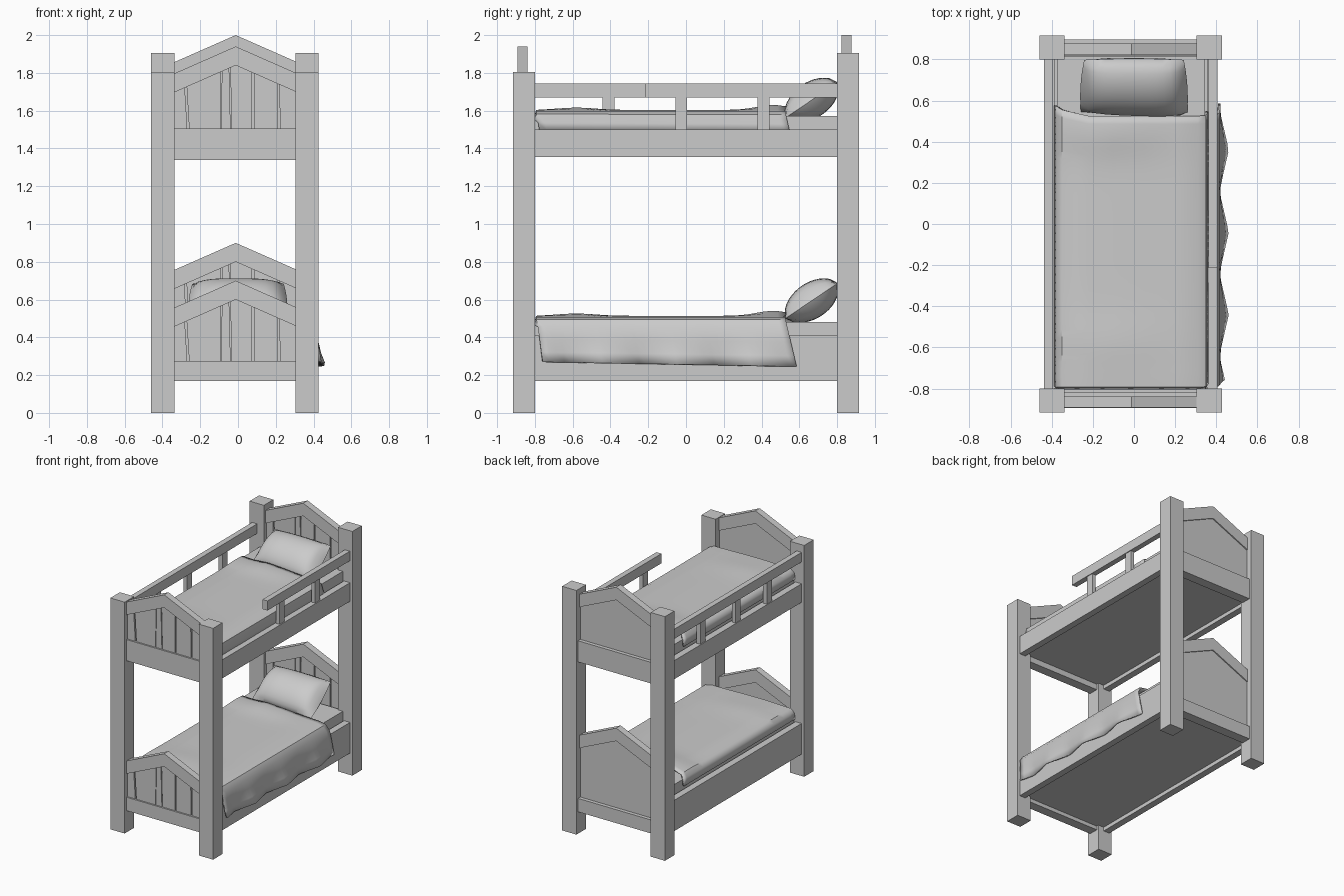
import bpy, bmesh, math
from mathutils import Matrix, Vector

cube = bpy.data.objects.get("Cube")
if cube:
    bpy.data.objects.remove(cube, do_unlink=True)

grey = bpy.data.materials.new("plain grey")
grey.use_nodes = True
grey.diffuse_color = (0.6, 0.6, 0.6, 1)
grey.node_tree.nodes["Principled BSDF"].inputs["Base Color"].default_value = (0.6, 0.6, 0.6, 1)

CX = -0.012           # centre line of the frame
XL, XR = -0.337, 0.304  # inner faces of the posts
SLOPE = 0.44          # pitch of the gabled boards


def finish(name, bm, smooth=None):
    bmesh.ops.recalc_face_normals(bm, faces=bm.faces)
    mesh = bpy.data.meshes.new(name)
    bm.to_mesh(mesh)
    bm.free()
    obj = bpy.data.objects.new(name, mesh)
    bpy.context.collection.objects.link(obj)
    mesh.materials.append(grey)
    if smooth:
        bpy.ops.object.select_all(action='DESELECT')
        obj.select_set(True)
        bpy.context.view_layer.objects.active = obj
        bpy.ops.object.shade_smooth_by_angle(angle=math.radians(smooth))
    return obj


def box(name, x, y, z):
    bm = bmesh.new()
    size = [b - a for a, b in (x, y, z)]
    mid = [(a + b) / 2 for a, b in (x, y, z)]
    bmesh.ops.create_cube(bm, size=1, matrix=Matrix.Translation(mid) @ Matrix.Diagonal((*size, 1)))
    return finish(name, bm)


def prism(name, outline, y0, y1):
    """Extrude an x-z outline from y0 to y1."""
    bm = bmesh.new()
    face = bm.faces.new([bm.verts.new((x, y0, z)) for x, z in outline])
    ext = bmesh.ops.extrude_face_region(bm, geom=[face])["geom"]
    bmesh.ops.translate(bm, vec=(0, y1 - y0, 0), verts=[v for v in ext if isinstance(v, bmesh.types.BMVert)])
    return finish(name, bm)


def gable(x, peak):
    return peak - SLOPE * abs(x - CX)


def end_board(name, y0, y1, bottom, beam_top, peak):
    """Cross beam, gabled cap, backing panel and vertical planks."""
    box(name + "_beam", (XL - .01, XR + .01), (y0 - .002, y1 + .02), (bottom, beam_top))
    top = [(x, gable(x, peak)) for x in (XL - .005, CX, XR + .005)]
    low = [(x, z - .1) for x, z in reversed(top)]
    prism(name + "_cap", top + low, y0, y1)
    inner = peak - .095
    prism(name + "_backing", [(XL, beam_top - .01), (XR, beam_top - .01)] +
          [(x, gable(x, inner)) for x in (XR, CX, XL)], y0 + .025, y1 - .009)
    # planks parted by slightly leaning gaps: bottom x, top x, half width
    gaps = [(XL, XL, 0), (-.263, -.277, .005), (-.092, -.087, .002), (-.036, -.044, .003),
            (.08, .079, .005), (.217, .215, .005), (XR, XR, 0)]
    for i, (a, b) in enumerate(zip(gaps, gaps[1:])):
        left, right = a[1] + a[2], b[1] - b[2]
        tops = [right] + ([CX] if left < CX < right else []) + [left]
        outline = [(a[0] + a[2], beam_top - .01), (b[0] - b[2], beam_top - .01)]
        prism(f"{name}_plank_{i + 1}", outline + [(x, gable(x, inner)) for x in tops], y0 + .01, y0 + .027)


def pillow(name, z):
    """Plump cushion leaning against the headboard."""
    bm = bmesh.new()
    n = 14
    tilt = Matrix.Translation((0, .667, z + .115)) @ Matrix.Rotation(math.radians(34), 4, 'X')
    for side in (1, -1):
        grid = {}
        for i in range(n + 1):
            for j in range(n + 1):
                u, v = 2 * i / n - 1, 2 * j / n - 1
                # sides swell a little and narrow towards the top
                x = u * (.25 + .01 * (1 - v * v) - .008 * v)
                y = .165 * v * (1 - .04 * u * u) - .012 * u * (1 - v) / 2
                h = .095 * ((1 - u ** 4) * (1 - v * v)) ** .6
                grid[i, j] = bm.verts.new(tilt @ Vector((x, y, side * h)))
        for i in range(n):
            for j in range(n):
                bm.faces.new([grid[i, j], grid[i + 1, j], grid[i + 1, j + 1], grid[i, j + 1]])
    bmesh.ops.remove_doubles(bm, verts=bm.verts, dist=.0005)
    finish(name, bm, 60)


def blanket(name, z, section, hang):
    """Loft a cross-section along the bed; hang is how much the hem ripples."""
    bm = bmesh.new()
    rows, n = [], 34
    for j in range(n + 1):
        t = j / n
        row = []
        for x, dz in section:
            drop = max(0, -dz) / .24 if x > 0 else 0
            corner = max(0, -x - .3) / .08
            y = -.79 + .03 * drop * (1 - t) + t * (1.315 + .06 * drop + .05 * corner)
            # zigzag ripple, strongest at the hem
            phase = (y + .04) / .4
            dx = hang * drop ** 3 * (1 - 4 * abs(phase - round(phase)))
            swell = .012 * math.exp(-((y + .58) / .14) ** 2) + .026 * math.exp(-((y - .46) / .12) ** 2)
            swell *= max(0, 1 - abs(x + .1) / .35) if dz >= 0 else 0
            row.append(bm.verts.new((x + dx, y, z + dz + swell + .012 * drop * (1 - 2 * t))))
        rows.append(row)
    # foot end tucked down behind the footboard
    rows.insert(0, [bm.verts.new((v.co.x, v.co.y - .012, min(v.co.z, z - .04))) if v.co.z > z - .04
                    else v for v in rows[0]])
    for a, b in zip(rows, rows[1:]):
        for i in range(len(section) - 1):
            quad = list(dict.fromkeys([a[i], a[i + 1], b[i + 1], b[i]]))
            if len(quad) > 2:
                bm.faces.new(quad)
    obj = finish(name, bm, 40)
    solid = obj.modifiers.new("thickness", 'SOLIDIFY')
    solid.thickness = .012
    solid.offset = 0


# Corner posts, taller at the head
for side, x in (("right", (-.46, XL)), ("left", (XR, .427))):
    box(f"front_{side}_post", x, (-.917, -.8), (0, 1.805))
    box(f"back_{side}_post", x, (.8, .917), (0, 1.905))

# Head and foot boards
end_board("lower_footboard", -.893, -.84, .17, .275, .70)
end_board("lower_headboard", .822, .877, .17, .275, .90)
end_board("upper_footboard", -.893, -.84, 1.34, 1.505, 1.94)
end_board("upper_headboard", .822, .877, 1.34, 1.505, 2.0)

# Side rails, bases, mattresses and pillows
for level, rail, mattress, cushion in (("lower", (.17, .41), .48, .48), ("upper", (1.355, 1.5), 1.572, 1.542)):
    box(f"{level}_right_rail", (-.438, -.385), (-.81, .81), rail)
    box(f"{level}_left_rail", (.355, .407), (-.81, .81), rail)
    box(f"{level}_base", (-.39, .36), (-.84, .83), (rail[0] + .03, rail[0] + .06))
    box(f"{level}_mattress", (-.372, .345), (-.8, .815), (rail[0] + .06, mattress))
    pillow(f"{level}_pillow", cushion)

# Blankets: the lower one hangs over the left rail, the upper one is tucked in
top = [(-.382, -.07), (-.372, -.02), (-.348, 0), (-.22, .004), (-.1, .006), (.05, .005), (.2, .002)]
blanket("lower_blanket", .502, top + [(.33, 0), (.385, -.012), (.41, -.05), (.416, -.12),
                                      (.424, -.19), (.432, -.245)], .022)
blanket("upper_blanket", 1.592, top + [(.31, 0), (.345, -.015), (.352, -.06), (.356, -.1)], .008)

# Guard rails with their spindles
for side, x, start, spindles in (("right", (-.438, -.395), -.81, (-.41, -.025, .41)),
                                 ("left", (.362, .405), -.215, (-.025, .41))):
    box(f"{side}_guard_rail", x, (start, .81), (1.67, 1.745))
    for i, y in enumerate(spindles):
        box(f"{side}_guard_spindle_{i + 1}", (x[0] + .006, x[1] - .006), (y - .031, y + .031), (1.49, 1.68))
